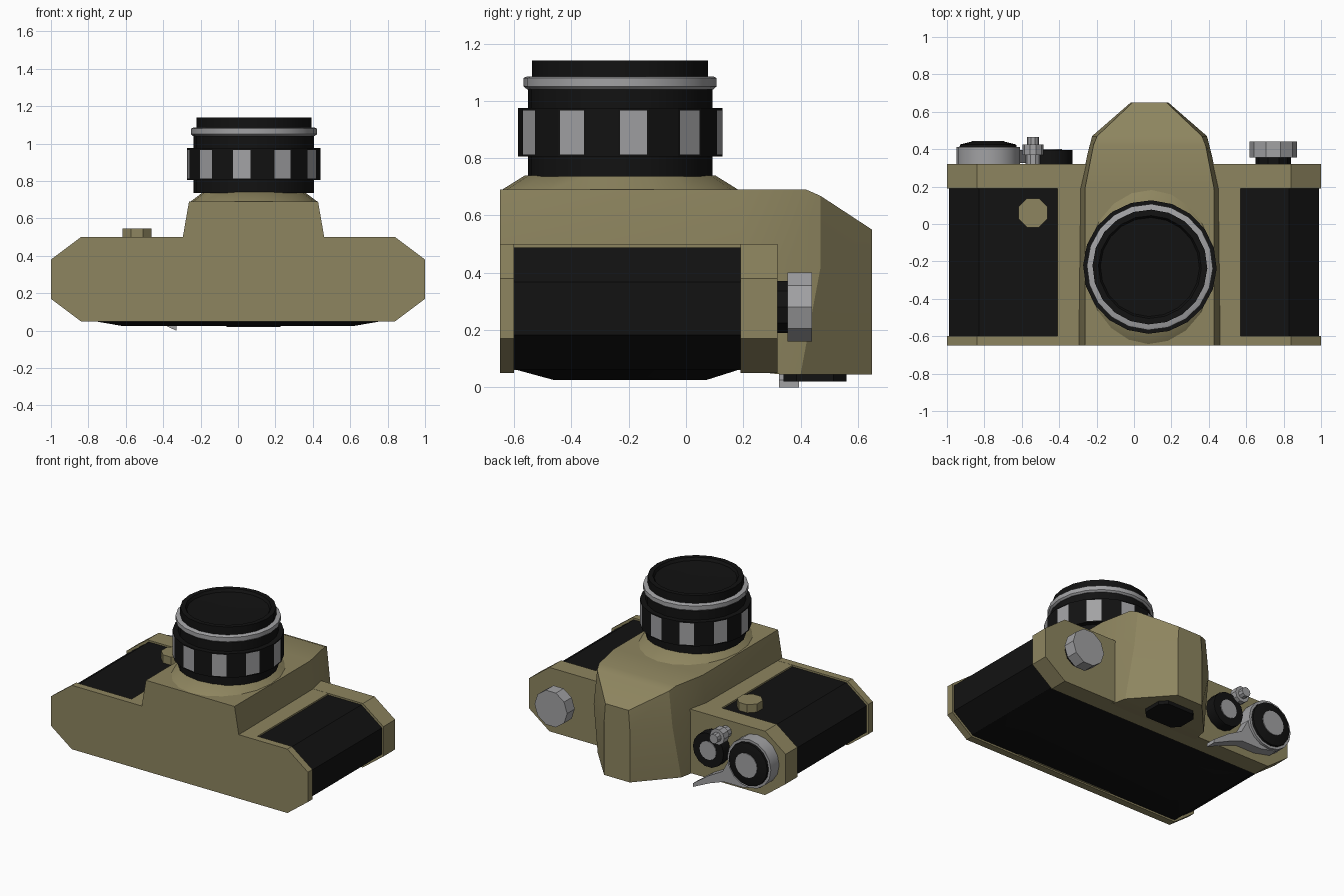
import bpy, bmesh, math
from mathutils import Matrix

if "Cube" in bpy.data.objects:
    bpy.data.objects.remove(bpy.data.objects["Cube"])


def material(name, rgb):
    m = bpy.data.materials.new(name)
    m.diffuse_color = (*rgb, 1)
    m.use_nodes = True
    m.node_tree.nodes["Principled BSDF"].inputs["Base Color"].default_value = m.diffuse_color
    return m


TAN = material("tan_metal", (0.27, 0.235, 0.115))
BLACK = material("black_leather", (0.006, 0.006, 0.006))
SILVER = material("silver", (0.36, 0.36, 0.37))


def finish(bm, name, mats, angle=25):
    bmesh.ops.recalc_face_normals(bm, faces=bm.faces)
    me = bpy.data.meshes.new(name)
    bm.to_mesh(me)
    bm.free()
    ob = bpy.data.objects.new(name, me)
    bpy.context.collection.objects.link(ob)
    for m in mats:
        me.materials.append(m)
    bpy.ops.object.select_all(action='DESELECT')
    ob.select_set(True)
    bpy.context.view_layer.objects.active = ob
    bpy.ops.object.shade_smooth_by_angle(angle=math.radians(angle))
    return ob


def loft(name, mat, rings, angle=25):
    """Skin a list of equal-length closed rings of points and cap both ends."""
    bm = bmesh.new()
    rows = [[bm.verts.new(p) for p in ring] for ring in rings]
    n = len(rows[0])
    for a, b in zip(rows, rows[1:]):
        for i in range(n):
            j = (i + 1) % n
            bm.faces.new((a[i], a[j], b[j], b[i]))
    bm.faces.new(rows[0])
    bm.faces.new(rows[-1])
    return finish(bm, name, [mat], angle)


def extrude_y(name, mat, outline, y0, y1):
    return loft(name, mat, [[(x, y, z) for x, z in outline] for y in (y0, y1)])


def rect(x0, x1, y0, y1, z):
    return [(x0, y0, z), (x1, y0, z), (x1, y1, z), (x0, y1, z)]


def lathe(name, mat, profile, centre, n=20, phase=0.0, along_y=False, sx=1.0, sy=1.0):
    """Revolve (radius, height) pairs about z, or about y when along_y is set."""
    turn = Matrix.Rotation(-math.pi / 2, 4, 'X') if along_y else Matrix()
    m = Matrix.Translation(centre) @ turn
    rings = []
    for r, h in profile:
        ring = []
        for i in range(n):
            a = phase + math.tau * i / n
            v = Matrix.Translation((r * math.cos(a) * sx, r * math.sin(a) * sy, h))
            ring.append((m @ v).translation)
        rings.append(ring)
    return loft(name, mat, rings, 35)


# body shells: eight-sided outline, mirrored across x
def body_outline(inset):
    right = [(0.84, 0.05), (1.0, 0.17), (1.0, 0.38), (0.84, 0.5)]
    right = [(x - inset, z + (inset if z < 0.25 else -inset)) for x, z in right]
    return right + [(-x, z) for x, z in reversed(right)]


extrude_y("bottom_plate", TAN, body_outline(0), -0.65, -0.60)
extrude_y("top_plate", TAN, body_outline(0), 0.19, 0.32)
extrude_y("leather_wrap", BLACK, body_outline(0.012), -0.60, 0.19)
loft("back_door", BLACK, [rect(-0.84, 0.84, -0.6, 0.19, 0.063),
                          rect(-0.62, 0.62, -0.46, 0.07, 0.025)])
loft("front_panel", TAN, [rect(-0.41, 0.57, -0.601, 0.191, z) for z in (0.35, 0.499)])

# centre housing and prism: stations of (y, z, half width) for back, middle, front
CX = 0.083
stations = [
    [(-0.65, 0.06, 0.38), (-0.65, 0.50, 0.378), (-0.65, 0.69, 0.345)],
    [(0.19, 0.06, 0.37), (0.19, 0.50, 0.368), (0.19, 0.69, 0.345)],
    [(0.33, 0.045, 0.34), (0.36, 0.45, 0.335), (0.42, 0.69, 0.30)],
    [(0.40, 0.045, 0.325), (0.47, 0.42, 0.307), (0.47, 0.668, 0.28)],
    [(0.65, 0.045, 0.10), (0.65, 0.42, 0.10), (0.65, 0.55, 0.09)],
]
loft("prism_housing", TAN,
     [[(CX + w, y, z) for y, z, w in s] + [(CX - w, y, z) for y, z, w in reversed(s)]
      for s in stations])

# eyepiece at the back: chamfered rectangle
ex, ey, c = 0.145, 0.11, 0.045
corner = [(ex, ey - c), (ex - c, ey)]
half = corner + [(-x, y) for x, y in reversed(corner)]
eye = half + [(-x, -y) for x, y in half]
loft("eyepiece", BLACK, [[(CX + x, 0.45 + y, z) for x, y in eye] for z in (0.06, 0.02)])

# lens
LENS = (0.085, -0.23, 0)
PH = math.radians(7.5 + 9)
lathe("lens_mount", TAN, [(1.0, 0.685), (0.79, 0.74)], LENS, phase=PH, sx=0.345, sy=0.42)
lathe("lens_barrel", BLACK, [(0.322, 0.735), (0.322, 1.05)], LENS, phase=PH)
lathe("lens_trim_ring", SILVER, [(0.325, 1.04), (0.337, 1.05), (0.337, 1.08), (0.325, 1.085)],
      LENS, phase=PH)
lathe("lens_front", BLACK, [(0.307, 1.04), (0.307, 1.14), (0.275, 1.14), (0.265, 1.122),
                            (0.08, 1.118)], LENS, phase=PH)

# focus grip: every other side carries a silver panel
bm = bmesh.new()
bmesh.ops.create_cone(bm, cap_ends=True, segments=20, radius1=0.357, radius2=0.357, depth=0.17,
                      matrix=Matrix.Translation((LENS[0], LENS[1], 0.89))
                      @ Matrix.Rotation(PH, 4, 'Z'))
bm.normal_update()
panels = []
for f in bm.faces:
    if abs(f.normal.z) < 0.5:
        k = (math.degrees(math.atan2(f.normal.y, f.normal.x)) - 7.5) / 18
        if round(k) % 2 == 0:
            panels.append(f)
bmesh.ops.inset_individual(bm, faces=panels, thickness=0.012, depth=0.0)
for f in panels:
    f.material_index = 1
finish(bm, "focus_grip", [BLACK, SILVER], 10)

# self-timer button on the front leather
lathe("front_button", TAN, [(0.084, 0.47), (0.084, 0.545)], (-0.54, 0.06, 0), n=8,
      phase=math.pi / 8)

# rewind knob
KNOB = (0.745, 0, 0.28)
lathe("rewind_stem", BLACK, [(0.095, 0.31), (0.095, 0.36)], KNOB, n=10, along_y=True)
lathe("rewind_knob", SILVER, [(0.127, 0.355), (0.127, 0.44)], KNOB, n=10, along_y=True)

# film advance: dial, cap and curved lever
DIAL = (-0.78, 0, 0.29)
lathe("advance_dial", SILVER, [(0.17, 0.31), (0.17, 0.412)], DIAL, n=16, along_y=True)
lathe("advance_ring", BLACK, [(0.155, 0.40), (0.15, 0.425), (0.09, 0.44)], DIAL, n=16,
      along_y=True)
lathe("advance_cap", SILVER, [(0.085, 0.41), (0.085, 0.445)], DIAL, n=16, along_y=True)
lever = [(-0.93, 0.22), (-0.85, 0.13), (-0.72, 0.10), (-0.57, 0.10), (-0.46, 0.06),
         (-0.33, 0.0), (-0.33, 0.025), (-0.45, 0.11), (-0.56, 0.17), (-0.62, 0.28)]
extrude_y("advance_lever", SILVER, lever, 0.325, 0.395)

# shutter speed dial and release button
SPEED = (-0.45, 0, 0.29)
lathe("speed_dial", BLACK, [(0.12, 0.31), (0.12, 0.395)], SPEED, n=14, along_y=True)
lathe("speed_cap", SILVER, [(0.065, 0.38), (0.065, 0.40)], SPEED, n=14, along_y=True)
lathe("shutter_release", SILVER, [(0.04, 0.31), (0.04, 0.37), (0.056, 0.37), (0.056, 0.425),
                                  (0.033, 0.425), (0.033, 0.465)],
      (-0.54, 0, 0.42), n=10, along_y=True)
